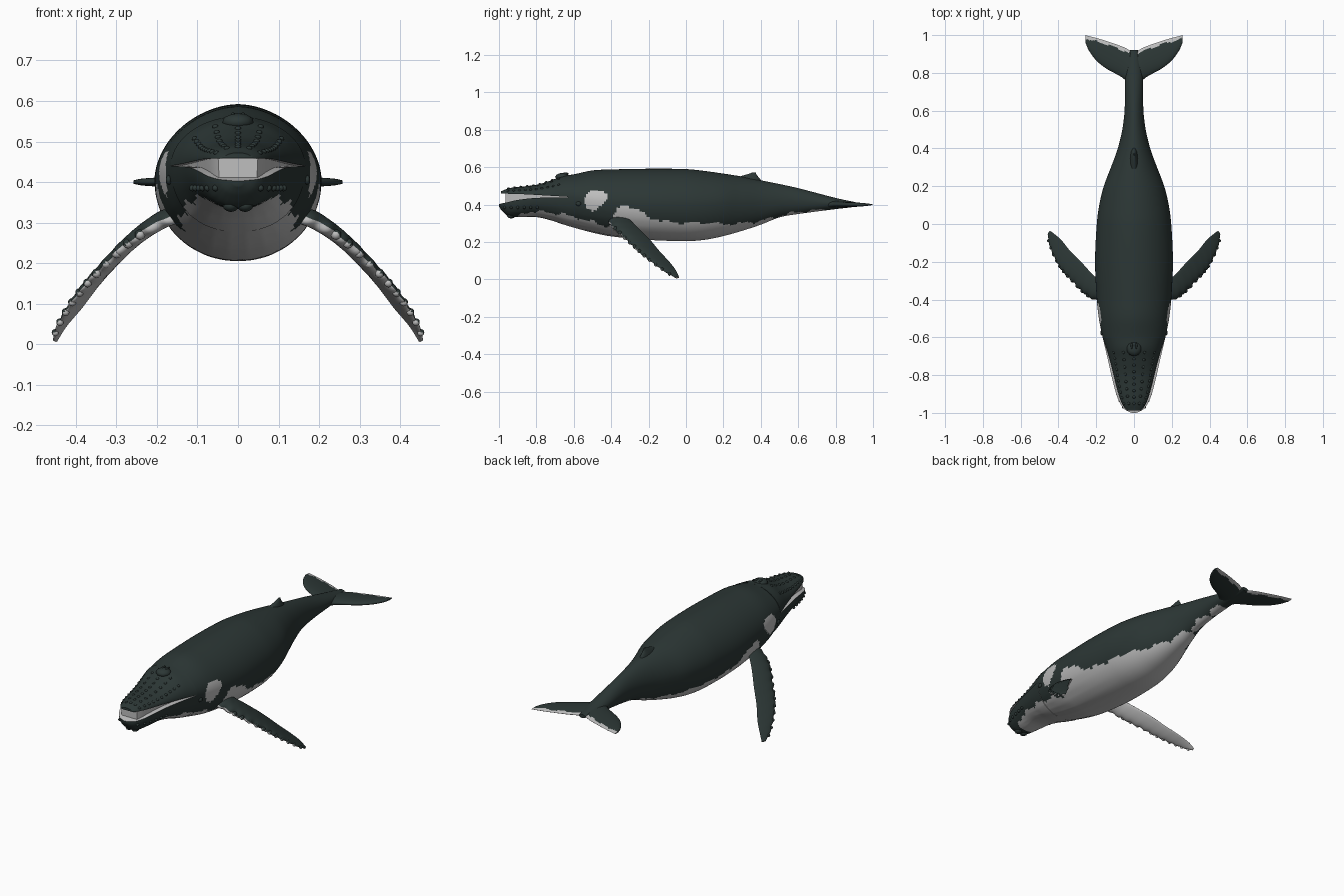
import bpy, bmesh, math
from mathutils import Vector, Matrix

if "Cube" in bpy.data.objects:
    bpy.data.objects.remove(bpy.data.objects["Cube"], do_unlink=True)


def material(name, rgb):
    m = bpy.data.materials.new(name)
    m.use_nodes = True
    m.diffuse_color = (*rgb, 1)
    m.node_tree.nodes["Principled BSDF"].inputs["Base Color"].default_value = (*rgb, 1)
    return m


DARK, PALE = 0, 1
MATS = [material("dark_slate_skin", (0.025, 0.038, 0.036)),
        material("pale_grey_skin", (0.52, 0.52, 0.52))]


def sample(table, t):
    """Smooth interpolation of rows whose first entry is the parameter."""
    t = min(max(t, table[0][0]), table[-1][0])
    i = 0
    while i < len(table) - 2 and t > table[i + 1][0]:
        i += 1
    a, b = table[i], table[i + 1]
    before, after = table[max(i - 1, 0)], table[min(i + 2, len(table) - 1)]
    h = b[0] - a[0]
    s = (t - a[0]) / h
    out = []
    for k in range(1, len(a)):
        ma = (b[k] - before[k]) / (b[0] - before[0]) * h
        mb = (after[k] - a[k]) / (after[0] - a[0]) * h
        out.append(a[k] * (1 + 2 * s) * (1 - s) ** 2 + ma * s * (1 - s) ** 2
                   + b[k] * s * s * (3 - 2 * s) + mb * s * s * (s - 1))
    return out


def finish(name, bm, rule, mirror=False):
    bmesh.ops.recalc_face_normals(bm, faces=bm.faces)
    bm.normal_update()
    for f in bm.faces:
        f.smooth = True
        f.material_index = rule(f.calc_center_median(), f.normal)
    for e in bm.edges:
        if len(e.link_faces) == 2 and e.calc_face_angle(0) > math.radians(50):
            e.smooth = False
    mesh = bpy.data.meshes.new(name)
    bm.to_mesh(mesh)
    bm.free()
    ob = bpy.data.objects.new(name, mesh)
    bpy.context.collection.objects.link(ob)
    for m in MATS:
        mesh.materials.append(m)
    if mirror:
        ob.modifiers.new("mirror", "MIRROR")
    return ob


def loft(name, rings, rule, mirror=False):
    bm = bmesh.new()
    rows = [[bm.verts.new(p) for p in ring] for ring in rings]
    n = len(rows[0])
    for a, b in zip(rows, rows[1:]):
        for i in range(n):
            bm.faces.new((a[i], a[(i + 1) % n], b[(i + 1) % n], b[i]))
    bm.faces.new(rows[0])
    bm.faces.new(rows[-1])
    return finish(name, bm, rule, mirror)


def blobs(name, spots, rule, mirror=False):
    """spots: (position, radius, scale)"""
    bm = bmesh.new()
    for pos, r, scale in spots:
        mat = Matrix.Translation(pos) @ Matrix.Diagonal((*scale, 1))
        bmesh.ops.create_icosphere(bm, subdivisions=2, radius=r, matrix=mat)
    return finish(name, bm, rule, mirror)


def arc(y, w, z0, z1, power, n=44):
    """Half superellipse from +w to -w, bulging from z0 to z1."""
    pts = []
    for i in range(n + 1):
        a = math.pi * i / n
        c, s = math.cos(a), max(math.sin(a), 0)
        pts.append((math.copysign(w * abs(c) ** (2 / power), c), y,
                    z0 + (z1 - z0) * s ** (2 / power)))
    return pts


# Body stations: y, half width, top, bottom, height of the widest line
BODY = [(-1, .012, .47, .39, .44), (-.985, .045, .473, .368, .44),
        (-.95, .073, .487, .338, .44), (-.9, .094, .494, .333, .44),
        (-.8, .12, .506, .333, .44), (-.72, .138, .53, .315, .44),
        (-.66, .152, .553, .295, .44), (-.6, .166, .562, .277, .44),
        (-.5, .186, .583, .25, .425), (-.4, .197, .588, .23, .415),
        (-.2, .206, .592, .211, .405), (0, .197, .59, .205, .405),
        (.1, .184, .58, .212, .405), (.2, .16, .566, .232, .41),
        (.3, .122, .55, .26, .41), (.4, .086, .53, .293, .415),
        (.5, .062, .51, .332, .42), (.6, .05, .488, .35, .42),
        (.8, .044, .436, .376, .405), (.92, .02, .41, .39, .4)]
BELLY = [(-1, .2), (-.93, .29), (-.87, .355), (-.7, .355), (-.6, .335),
         (-.5, .31), (-.41, .29), (-.36, .385), (-.29, .39), (-.2, .335),
         (-.1, .31), (.1, .3), (.3, .3), (.45, .325), (.55, .352),
         (.7, .37), (.8, .365), (.92, .35)]


def skin(c, normal):
    ripple = .006 * math.sin(c.y * 47) + .004 * math.sin(c.y * 113 + 1)
    if c.z < sample(BELLY, c.y)[0] + ripple:
        return PALE
    # Pale patch behind the mouth corner
    u, v = (c.y + .485) / .062, (c.z - .425 - .25 * (c.y + .485)) / .052
    ang = math.atan2(v, u)
    return PALE if u * u + v * v < 1 + .2 * math.sin(3 * ang + 1) + .12 * math.sin(7 * ang) else DARK


def pleat(p):
    # Shallow throat grooves that fade out toward the navel
    x, y, z = p
    a = math.atan2(x, .42 - z)
    fade = max(0, min(1, -y * 2)) * max(0, math.cos(a))
    k = 1 - .012 * fade * max(0, math.cos(a * 26)) ** 4
    return (x * k, y, .42 + (z - .42) * k)


# Trunk and tail stock
rings = []
for i in range(161):
    y = -.6 + 1.52 * i / 160
    w, top, bottom, mid = sample(BODY, y)
    lower = [pleat(p) for p in arc(y, w, mid, bottom, 2.1)]
    rings.append(arc(y, w, mid, top, 1.85) + lower[-2:0:-1])
loft("body", rings, skin)

# Jaws: the upper one is narrower, so the pale lower rim shows around it
upper, lower, baleen = [], [], []
for i in range(61):
    t = i / 60
    y = -1 + .4 * t ** 1.3
    w, top, bottom, mid = sample(BODY, y)
    rim = sample([(-1, .403), (-.95, .414), (-.9, .425), (-.8, .436), (-.6, .44)], y)[0]
    lower.append([pleat(p) for p in arc(y, w, rim, bottom, 2.2)])
    y = -.988 + .388 * t ** 1.3
    w, top, bottom, mid = sample(BODY, y)
    lip = sample([(-1, .459), (-.9, .457), (-.8, .452), (-.6, .44)], y)[0]
    w *= .87 + .13 * t ** 3
    upper.append(arc(y, w, lip, top, 1.95))
    if y > -.965:
        baleen.append([(x * w * .88, y, z) for x, z in
                       ((1, .465), (-1, .465), (-.94, .4), (.94, .4))])
loft("upper_jaw", upper, lambda c, n: PALE if n.z < -.8 else DARK)
loft("lower_jaw", lower, lambda c, n: PALE if n.z > .8 else skin(c, n))
loft("baleen", baleen, lambda c, n: PALE)

# Tubercles on the snout and chin
spots = []
for row, count in ((0, 9), (.42, 8), (.8, 10)):
    for i in range(count):
        y = -.95 + .27 * i / (count - 1)
        w, top, bottom, mid = sample(BODY, y)
        z = .45 + (top - .45) * math.sqrt(1 - row * row)
        spots.append((Vector((w * .9 * row, y, z - .001)), .008, (1, 1, .8)))
for i in range(6):
    y = -.97 + .035 * i
    w, top, bottom, mid = sample(BODY, y)
    spots.append((Vector((w * .93, y, .385)), .008, (1, 1, 1)))
spots.append((Vector((.018, -.935, .342)), .02, (1, 1.2, .8)))
blobs("tubercles", spots, lambda c, n: DARK, True)

# Blowhole ridge with two nostrils, and the eyes
blobs("blowhole_ridge", [(Vector((0, -.66, .548)), .04, (1, 1, .55))], lambda c, n: DARK)
blobs("nostrils", [(Vector((.012, -.645, .566)), .012, (.5, 1.5, .5))], lambda c, n: DARK, True)
blobs("eyes", [(Vector((.171, -.575, .405)), .012, (.6, 1.2, 1))], lambda c, n: DARK, True)

# Dorsal fin: height, front y, back y, half thickness
FIN = [(.5, .2, .41, .03), (.53, .235, .402, .024), (.55, .285, .385, .016),
       (.563, .33, .376, .009), (.573, .358, .374, .003)]
rings = []
for z, y0, y1, th in FIN:
    rings.append([(th * math.sin(a), (y0 + y1) / 2 - (y1 - y0) / 2 * math.cos(a), z)
                  for a in (math.tau * k / 20 for k in range(20))])
loft("dorsal_fin", rings, lambda c, n: DARK)

# Tail flukes: span, leading y, trailing y, half thickness
FLUKE = [(0, .7, .905, .024), (.05, .765, .934, .018), (.1, .797, .953, .015),
         (.15, .825, .97, .013), (.2, .866, .985, .011), (.24, .92, .995, .008),
         (.258, .962, 1, .004)]
rings = []
for i in range(-40, 41):
    x = .258 * i / 40
    y0, y1, th = sample(FLUKE, abs(x))
    ring = []
    for k in range(40):
        a = math.tau * k / 40
        s = (1 - math.cos(a)) / 2
        ring.append((x, y0 + (y1 - y0) * s, .4 + th * math.sin(a) * (1.3 - .7 * s)))
    rings.append(ring)


def fluke_skin(c, n):
    edge = sample(FLUKE, abs(c.x))[1]
    return PALE if edge - c.y < .018 + .004 * math.sin(c.x * 70) else DARK


loft("tail_flukes", rings, fluke_skin)

# Flippers: parameter, leading edge point, trailing edge point
FLIPPER = [(0, .11, -.42, .33, .11, -.31, .35), (1, .2, -.405, .295, .17, -.305, .325),
           (2, .27, -.36, .25, .225, -.26, .28), (3, .33, -.3, .195, .285, -.195, .215),
           (4, .38, -.245, .143, .34, -.14, .15), (5, .42, -.18, .09, .385, -.085, .09),
           (6, .45, -.1, .034, .425, -.05, .042), (6.4, .455, -.055, .009, .445, -.036, .01)]


def flipper_frame(t):
    v = sample(FLIPPER, t)
    return Vector(v[:3]), Vector(v[3:])


up = Vector((.68, .13, .72))
rings = []
for i in range(81):
    t = 6.4 * i / 80
    lead, trail = flipper_frame(t)
    lead += (lead - trail) * .04 * math.sin(t * 11)
    th = .026 - .0033 * t
    ring = []
    for k in range(32):
        a = math.tau * k / 32
        s = (1 - math.cos(a)) / 2
        ring.append(lead.lerp(trail, s) + up * th * math.sin(a) * (1.3 - .8 * s))
    rings.append(ring)


def flipper_skin(c, n):
    return PALE if n.dot(up) < .2 + .2 * math.sin(c.y * 90) else DARK


loft("flippers", rings, flipper_skin, True)
knobs = []
for i in range(11):
    lead, trail = flipper_frame(1.6 + .45 * i)
    knobs.append((lead.lerp(trail, .04), .013 - .0004 * i, (1, 1, 1)))
blobs("flipper_knobs", knobs, flipper_skin, True)
